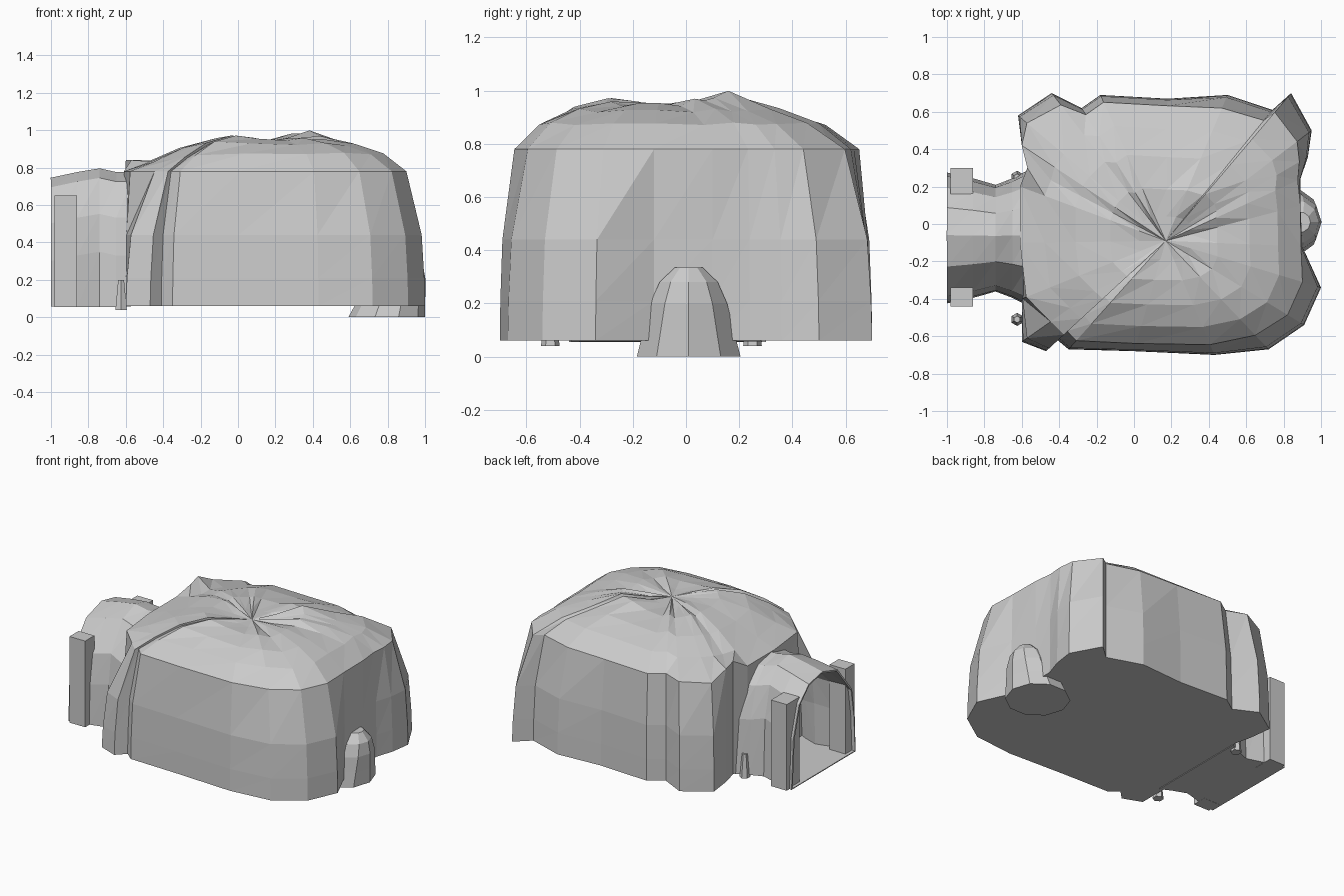
import bpy
import bmesh
import math
from mathutils import Vector

cube = bpy.data.objects.get("Cube")
if cube:
    bpy.data.objects.remove(cube, do_unlink=True)

grey = bpy.data.materials.new("plain grey")
grey.use_nodes = True
colour = (.6, .6, .6, 1)
grey.diffuse_color = colour
grey.node_tree.nodes["Principled BSDF"].inputs["Base Color"].default_value = colour

CENTRE = Vector((.17, -.09))
FLOOR = .06


def finish(name, bm):
    """Turn a bmesh into a flat shaded grey object."""
    bmesh.ops.recalc_face_normals(bm, faces=bm.faces)
    mesh = bpy.data.meshes.new(name)
    bm.to_mesh(mesh)
    bm.free()
    mesh.materials.append(grey)
    obj = bpy.data.objects.new(name, mesh)
    bpy.context.collection.objects.link(obj)
    return obj


def bridge(bm, low, high):
    """Join two equal closed rows of vertices with triangles."""
    for i in range(len(low)):
        j = (i + 1) % len(low)
        bm.faces.new((low[i], low[j], high[j]))
        bm.faces.new((low[i], high[j], high[i]))


def box(name, low, high):
    bm = bmesh.new()
    bmesh.ops.create_cube(bm, size=1)
    low, high = Vector(low), Vector(high)
    for v in bm.verts:
        v.co = Vector(a * b for a, b in zip(v.co, high - low)) + (low + high) / 2
    finish(name, bm)


# Tent body: ground outline as x, y and how far the wall leans in at the eaves
outline = [
    (-.6, -.63, .8), (-.47, -.68, .85), (-.41, -.62, .91), (-.35, -.67, .92),
    (0, -.68, .93), (.43, -.7, .91), (.72, -.67, .87), (.91, -.54, .88),
    (1, -.34, .88), (.9, -.12, .99), (.89, .1, 1), (.89, .24, .98),
    (.93, .36, .94), (.95, .5, .9), (.84, .7, .87), (.74, .61, .92),
    (.5, .69, .91), (.18, .67, .95), (-.18, .69, .95), (-.28, .62, .95),
    (-.44, .7, .92), (-.62, .58, .94), (-.6, .42, 1), (-.57, .3, 1),
    (-.61, .2, 1), (-.61, -.1, 1), (-.6, -.4, .97),
]


def wall_ring(bm, z, lean):
    ring = []
    for x, y, eave in outline:
        p = CENTRE + (Vector((x, y)) - CENTRE) * (1 + (eave - 1) * lean)
        # The back corner beside the tunnel stands a little taller
        raised = .06 if lean == 1 and x < -.55 and .25 < y < .5 else 0
        ring.append(bm.verts.new((p.x, p.y, z + raised)))
    return ring


def bump(p, x, y, height, radius):
    d = (p - Vector((x, y))).length / radius
    return height * max(0, 1 - d)


def roof_ring(bm, eaves, z, scale):
    """A shrunken, rounder eaves ring with pleats, two crests and a low left."""
    ring = []
    for i, v in enumerate(eaves):
        spoke = v.co.xy - CENTRE
        p = CENTRE + spoke.normalized() * min(spoke.length, .86) * scale
        pleat = .01 * math.sin(i * 2.4) * (1.3 - scale)
        crest = bump(p, .37, .17, .045, .2) + bump(p, -.1, -.3, .02, .3)
        sag = .12 * max(0, -.1 - p.x)
        ring.append(bm.verts.new((p.x, p.y, z + pleat + crest - sag)))
    return ring


bm = bmesh.new()
rings = [wall_ring(bm, z, lean) for z, lean in
         ((FLOOR, 0), (.21, .04), (.44, .18), (.78, 1))]
eaves = rings[-1]
for z, scale in ((.875, .83), (.925, .62), (.95, .38), (.945, .18)):
    rings.append(roof_ring(bm, eaves, z, scale))
for low, high in zip(rings, rings[1:]):
    bridge(bm, low, high)
bm.faces.new(rings[0])
apex = bm.verts.new((CENTRE.x, CENTRE.y, .94))
for a, b in zip(rings[-1], rings[-1][1:] + rings[-1][:1]):
    bm.faces.new((a, b, apex))
finish("tent_body", bm)

# Entrance tunnel: an arch with a floor, swept along x and pinched at the neck
arch = [(-.41, FLOOR), (-.4, .3), (-.37, .5), (-.22, .69), (-.06, .74),
        (.08, .71), (.18, .61), (.24, .4), (.26, FLOOR)]
bm = bmesh.new()
rows = []
for x, width, lift in ((-1, 1.03, 0), (-.86, .94, .03), (-.74, .84, .05),
                       (-.65, .94, .03), (-.57, 1.06, .03)):
    rows.append([bm.verts.new((x, -.08 + (y + .08) * width,
                               z + lift * (z > FLOOR))) for y, z in arch])
for low, high in zip(rows, rows[1:]):
    bridge(bm, low, high)
tunnel = finish("entrance_tunnel", bm)
shell = tunnel.modifiers.new("cloth", "SOLIDIFY")
shell.thickness = .012
shell.offset = 0

# Posts on both sides of the opening
box("front_post", (-.98, -.44, .055), (-.86, -.34, .65))
box("back_post", (-.98, .16, .055), (-.86, .3, .65))

# Pegs beside the tunnel
for name, y in (("front_peg", -.51), ("back_peg", .25)):
    bm = bmesh.new()
    bmesh.ops.create_cone(bm, cap_ends=True, segments=6, radius1=.035,
                          radius2=.018, depth=.16)
    for v in bm.verts:
        v.co += Vector((-.625, y, .12))
    finish(name, bm)

# Rounded boulder leaning on the far wall
bm = bmesh.new()
rings = []
for z, radius in ((0, .205), (.1, .178), (.2, .152), (.28, .115), (.335, .055)):
    rings.append([])
    for i in range(10):
        a = math.tau * i / 10
        rings[-1].append(bm.verts.new((.795 + z * .28 + math.cos(a) * radius,
                                       .01 + math.sin(a) * radius, z)))
for low, high in zip(rings, rings[1:]):
    bridge(bm, low, high)
bm.faces.new(rings[0])
bm.faces.new(rings[-1])
finish("boulder", bm)
